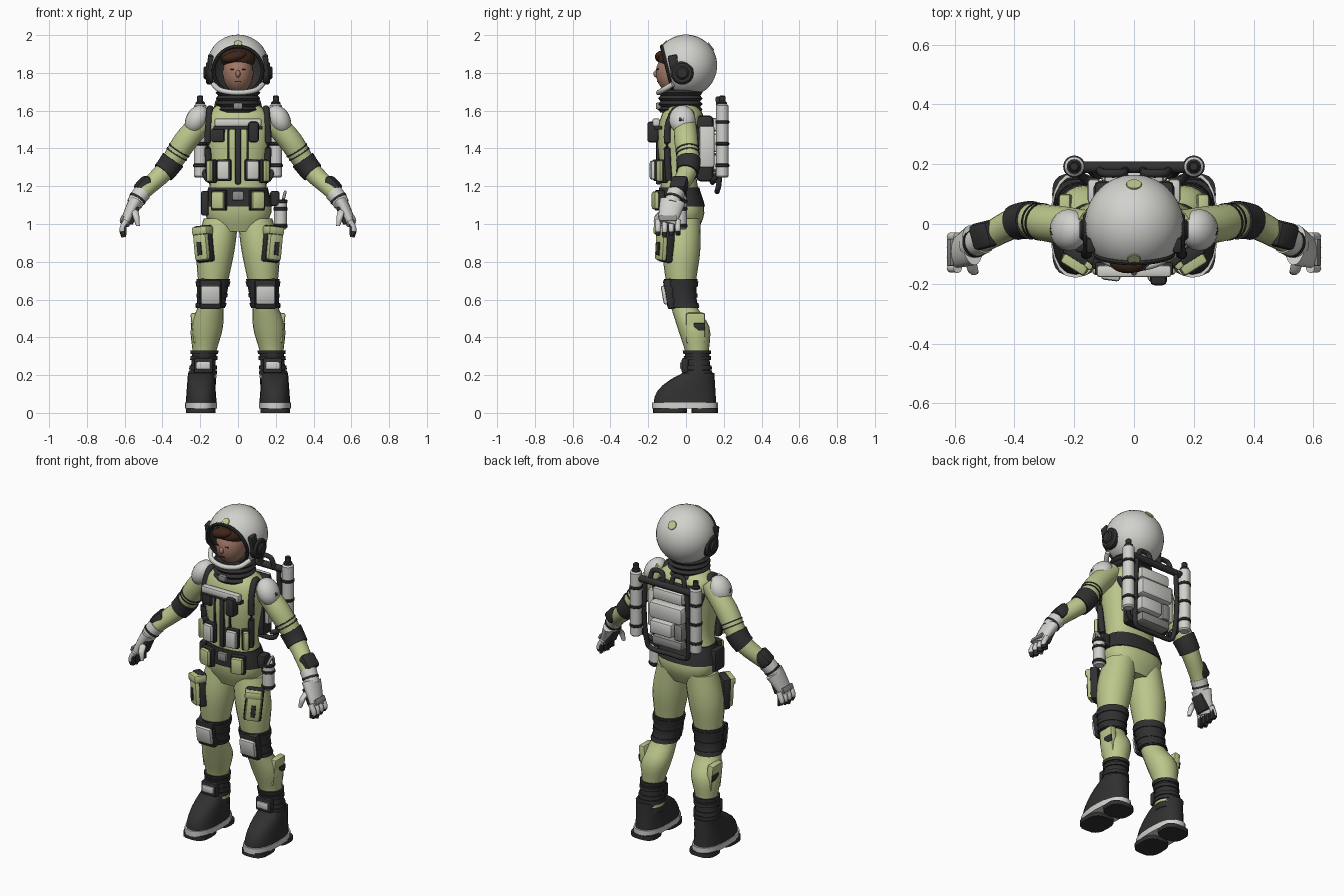
import bpy, bmesh
from math import sin, cos, pi, radians
from mathutils import Vector, Matrix, Euler
if "Cube" in bpy.data.objects:
    bpy.data.objects.remove(bpy.data.objects["Cube"])

def material(name, *colour):
    mat = bpy.data.materials.new(name)
    mat.use_nodes = True
    mat.diffuse_color = (*colour, 1)
    mat.node_tree.nodes["Principled BSDF"].inputs["Base Color"].default_value = mat.diffuse_color
    return mat

GREEN = material("suit green", .5, .57, .26)
WHITE = material("shell white", .64, .64, .61)
GREY = material("metal grey", .27, .27, .26)
BLACK = material("rubber black", .03, .03, .03)
SKIN = material("skin", .36, .19, .13)
HAIR = material("hair brown", .05, .02, .01)

def finish(bm, name, mat, mirrored):
    """Clean the mesh, smooth it by angle and add it to the scene."""
    bmesh.ops.remove_doubles(bm, verts=bm.verts, dist=.0002)
    bmesh.ops.recalc_face_normals(bm, faces=bm.faces)
    for face in bm.faces:
        face.smooth = True
    for edge in bm.edges:
        edge.smooth = len(edge.link_faces) == 2 and edge.calc_face_angle(0) < radians(40)
    mesh = bpy.data.meshes.new(name)
    bm.to_mesh(mesh)
    bm.free()
    mesh.materials.append(mat)
    part = bpy.data.objects.new(name, mesh)
    bpy.context.collection.objects.link(part)
    if mirrored:
        part.modifiers.new("Mirror", "MIRROR")

def place(at, pitch=0, roll=0, yaw=0):
    return Matrix.LocRotScale(Vector(at), Euler([radians(angle) for angle in (pitch, roll, yaw)]), None)

def skin(name, mat, rings, mirrored=False, capped=True):
    bm = bmesh.new()
    loops = [[bm.verts.new(point) for point in ring] for ring in rings]
    for low, high in zip(loops, loops[1:]):
        for i in range(len(low)):
            bm.faces.new((low[i - 1], low[i], high[i], high[i - 1]))
    for end in (loops[0], loops[-1]) if capped else ():
        bm.faces.new(end)
    finish(bm, name, mat, mirrored)

def loft(name, mat, sections, mirrored=True, level=True, power=1, sides=20):
    """Join elliptical sections (x, y, z, side radius, depth radius)."""
    rings = []
    for k, (x, y, z, wide, deep) in enumerate(sections):
        before, after = sections[max(k - 1, 0)], sections[min(k + 1, len(sections) - 1)]
        axis = Vector((0, 0, 1)) if level else (Vector(after[:3]) - Vector(before[:3])).normalized()
        across = axis.cross(Vector((0, 1, 0))).normalized()
        forward = across.cross(axis)
        rings.append([])
        for i in range(sides):
            turn = 2 * pi * i / sides
            c, s = [abs(v) ** power * (1 if v > 0 else -1) for v in (cos(turn), sin(turn))]
            rings[-1].append(Vector((x, y, z)) + across * wide * c + forward * deep * s)
    skin(name, mat, rings, mirrored)

def sample(path, t):
    """Smooth curve through the points (x, y, z, radius)."""
    last = len(path) - 1
    k = min(int(t * last), last - 1)
    u = t * last - k
    a, b, c, d = [Vector(path[min(max(k + i, 0), last)]) for i in (-1, 0, 1, 2)]
    return b + ((c - a) * u + (2 * a - 5 * b + 4 * c - d) * u ** 2 + (3 * b - a - 3 * c + d) * u ** 3) / 2

def limb(name, mat, path, start=0, end=1, grow=0, depth=1, **style):
    """Loft the whole path, or a sleeve over a stretch of it."""
    steps = int((end - start) * 20) + 2
    spots = [sample(path, start + (end - start) * i / steps) for i in range(steps + 1)]
    loft(name, mat, [(x, y, z, r + grow, r * depth + grow) for x, y, z, r in spots], **style)

def revolve(name, mat, profile, frame, mirrored=False, capped=True, sides=28):
    turns = [2 * pi * i / sides for i in range(sides)]
    rings = [[frame @ Vector((r * cos(t), r * sin(t), h)) for t in turns] for r, h in profile]
    skin(name, mat, rings, mirrored, capped)

def drum(name, mat, at, radius, height, mirrored=False, **turn):
    cut = min(radius, height) / 4
    profile = [(radius - cut, 0), (radius, cut), (radius, height - cut), (radius - cut, height)]
    revolve(name, mat, profile, place(at, **turn), mirrored)

def ball(name, mat, at, radii, mirrored=False, **turn):
    bm = bmesh.new()
    frame = place(at, **turn) @ Matrix.Diagonal((*radii, 1))
    bmesh.ops.create_uvsphere(bm, u_segments=20, v_segments=12, radius=1, matrix=frame)
    finish(bm, name, mat, mirrored)

def box(name, mat, at, size, mirrored=False, **turn):
    bm = bmesh.new()
    bmesh.ops.create_cube(bm, size=1, matrix=Matrix.Diagonal((*size, 1)))
    bmesh.ops.bevel(bm, geom=bm.edges[:], offset=min(size) / 4, segments=2, profile=.5, affect="EDGES")
    bm.transform(place(at, **turn))
    finish(bm, name, mat, mirrored)

def pocket(name, mat, at, size, **turn):
    """Mirrored pouch with a dark edging behind it."""
    wide, deep, tall = size
    box(name + "_edging", BLACK, at, (wide + .014, deep * .7, tall + .014), True, **turn)
    box(name, mat, place(at, **turn) @ Vector((0, -.012, 0)), size, True, **turn)

def tube(name, mat, points, radius, mirrored=False):
    """Round bar following a smooth curve through the points."""
    path = [(*point, radius) for point in points]
    spots = [sample(path, i / 20).to_3d() for i in range(21)]
    rings = []
    for k, spot in enumerate(spots):
        axis = spots[min(k + 1, 20)] - spots[max(k - 1, 0)]
        frame = Matrix.Translation(spot) @ axis.to_track_quat("Z", "Y").to_matrix().to_4x4()
        rings.append([frame @ Vector((radius * cos(pi * i / 5), radius * sin(pi * i / 5), 0)) for i in range(10)])
    skin(name, mat, rings, mirrored)

# Helmet: shell revolved about a forward axis, leaving the face open
helmet = place((0, 0, 1.838), pitch=104)
arc = [radians(52 + 128 * i / 14) for i in range(15)]
for name, mat, radius in (("helmet_shell", WHITE, .165), ("helmet_liner", BLACK, .157)):
    revolve(name, mat, [(radius * sin(a), radius * cos(a)) for a in arc], helmet, capped=False)
circle = [2 * pi * i / 8 for i in range(9)]
revolve("helmet_rim", BLACK, [(.13 + .01 * cos(a), .1 + .01 * sin(a)) for a in circle], helmet, capped=False)
half_turn = [pi * i / 4 for i in range(-2, 3)]
tube("chin_guard", WHITE, [(.13 * sin(a), -.07 - .075 * cos(a), 1.74 - .045 * cos(a)) for a in half_turn], radius=.014)
for radius, height in ((.062, .045), (.035, .058)):
    drum("ear_cup", BLACK, at=(.125, -.02, 1.8), radius=radius, height=height, mirrored=True, roll=90)
box("ear_mount", BLACK, at=(.145, -.06, 1.83), size=(.03, .05, .13), mirrored=True, pitch=12)
drum("front_helmet_spot", GREEN, at=(0, -.115, 1.953), radius=.022, height=.006, pitch=45)
drum("rear_helmet_spot", GREEN, at=(0, .13, 1.938), radius=.026, height=.006, pitch=-53)
# Head
ball("head", SKIN, at=(0, -.06, 1.8), radii=(.082, .1, .11))
ball("nose", SKIN, at=(0, -.155, 1.795), radii=(.013, .018, .02))
ball("hair", HAIR, at=(0, -.05, 1.875), radii=(.092, .1, .06))
ball("hair_fringe", HAIR, at=(-.02, -.125, 1.885), radii=(.065, .04, .03), roll=-14)
box("eye", BLACK, at=(.03, -.15, 1.82), size=(.02, .009, .007), mirrored=True, yaw=14)
box("lips", HAIR, at=(0, -.15, 1.755), size=(.03, .009, .006))
# Ribbed neck seal
ribs = [(.118 if i % 2 else .105, .015 * i) for i in range(9)]
revolve("neck_seal", BLACK, ribs, place((0, -.03, 1.59)))
box("collar_clasp", GREY, at=(0, -.145, 1.625), size=(.05, .03, .035))
# Torso and belt
TORSO = [(0, -.02, .96, .12), (0, -.02, 1.07, .178), (0, -.04, 1.24, .145),
         (0, -.04, 1.44, .17), (0, -.02, 1.57, .17), (0, -.02, 1.63, .11)]
trunk = dict(depth=.66, mirrored=False, power=.85, sides=24)
limb("torso", GREEN, TORSO, **trunk)
limb("belt", BLACK, TORSO, start=.23, end=.35, grow=.006, **trunk)
box("buckle", GREY, at=(0, -.145, 1.15), size=(.06, .03, .05))
pocket("belt_pouch", GREEN, at=(.1, -.14, 1.125), size=(.07, .05, .095), yaw=16)
box("hip_pouch", BLACK, at=(-.175, -.05, 1.11), size=(.04, .09, .13))
# Legs
LEG = [(.09, -.015, 1.03, .092), (.12, -.025, .85, .1), (.14, -.02, .6, .068),
       (.165, .04, .45, .085), (.18, .06, .3, .06), (.19, .065, .15, .07)]
limb("leg", GREEN, LEG)
limb("knee_sleeve", BLACK, LEG, start=.31, end=.45, grow=.008)
for start in (.32, .37, .42):
    limb("knee_strap", BLACK, LEG, start, start + .02, grow=.013)
limb("boot_shaft", BLACK, LEG, start=.76, end=1, grow=.004)
limb("boot_green_band", GREEN, LEG, start=.92, end=.94, grow=.007)
for start in (.76, .8, .86, .89):
    limb("ankle_strap", BLACK, LEG, start, start + .025, grow=.012)
# Leg pockets and plates
pocket("thigh_pocket", GREEN, at=(.18, -.105, .895), size=(.085, .07, .18), roll=6, yaw=32)
box("thigh_label", BLACK, at=(.205, -.147, .87), size=(.026, .009, .07), mirrored=True, roll=6, yaw=32)
box("pocket_flap", GREEN, at=(.188, -.12, .965), size=(.095, .075, .045), mirrored=True, roll=6, yaw=32)
box("knee_backing", BLACK, at=(.146, -.085, .63), size=(.115, .05, .16), mirrored=True, pitch=10)
box("knee_plate", WHITE, at=(.146, -.106, .625), size=(.1, .04, .1), mirrored=True, pitch=10)
box("calf_pocket", GREEN, at=(.224, .05, .45), size=(.04, .1, .16), mirrored=True, roll=6)
box("calf_label", BLACK, at=(.244, .07, .455), size=(.009, .06, .04), mirrored=True, roll=6)
box("ankle_backing", BLACK, at=(.183, -.005, .25), size=(.1, .035, .08), mirrored=True)
box("ankle_plate", WHITE, at=(.183, -.018, .25), size=(.075, .025, .04), mirrored=True)
# Boots: the toe draws back towards the ankle as the upper rises
upper = []
for rise in (0, .2, .4, .6, .8, 1):
    length = .165 - .08 * rise ** 2.2
    upper.append((.195, .16 - .01 * rise - length, .05 + .16 * rise, .082 - .012 * rise, length))
loft("boot_upper", BLACK, upper, power=.85)
loft("boot_sole", WHITE, [(.196, -.005, z, .084, .175) for z in (.022, .055)], power=.8)
for name, y, length in (("toe_tread", -.085, .09), ("heel_tread", .1, .07)):
    loft(name, BLACK, [(.196, y, z, .078, length) for z in (0, .026)], power=.7)
# Canister hung from the belt
drum("canister", WHITE, at=(.225, -.03, .97), radius=.034, height=.16)
for z in (.98, 1.07, 1.11):
    drum("canister_band", BLACK, at=(.225, -.03, z), radius=.038, height=.02)
box("canister_hanger", BLACK, at=(.195, -.03, 1.135), size=(.05, .07, .08))
tube("canister_handle", GREY, [(.24, -.06, 1.13), (.25, -.03, 1.17), (.24, 0, 1.13)], radius=.008)
# Arms
ARM = [(.15, -.01, 1.58, .055), (.27, 0, 1.45, .063), (.38, .01, 1.29, .053),
       (.52, -.06, 1.15, .041), (.6, -.1, 1, .027)]
limb("arm", GREEN, ARM, end=.75, level=False)
for start in (.34, .37):
    limb("arm_stripe", BLACK, ARM, start, start + .01, grow=.003, level=False)
limb("elbow_sleeve", BLACK, ARM, start=.42, end=.53, grow=.008, level=False)
ball("shoulder_cap", WHITE, at=(.218, -.02, 1.553), radii=(.058, .07, .08), mirrored=True, roll=-28)
box("shoulder_label", BLACK, at=(.274, -.025, 1.555), size=(.008, .025, .02), mirrored=True, roll=-15)
box("forearm_guard", BLACK, at=(.497, -.036, 1.205), size=(.07, .09, .09), mirrored=True, roll=-45, yaw=-14)
# Gloves: white backs, dark palms and fingertips
limb("glove_cuff", WHITE, ARM, start=.72, end=.82, grow=.005, level=False)
limb("cuff_band", BLACK, ARM, start=.77, end=.785, grow=.008, level=False)
limb("palm", WHITE, ARM, start=.8, end=1, depth=1.8, level=False)
box("palm_pad", BLACK, at=(.552, -.09, 1.045), size=(.03, .085, .1), mirrored=True, roll=-24)
box("knuckle_guard", GREY, at=(.615, -.095, 1.03), size=(.014, .09, .03), mirrored=True, roll=-24)
for i in range(4):
    y = -.148 + .035 * i
    finger = [(.59, y, 1.02, .016), (.612, y, .975, .015), (.605, y, .93 + .01 * abs(i - 1), .011)]
    limb("finger", WHITE, finger, end=.7, level=False, sides=10)
    limb("fingertip", BLACK, finger, start=.65, grow=.001, level=False, sides=10)
    box("finger_pad", BLACK, at=(.596, y, .975), size=(.012, .026, .07), mirrored=True)
limb("thumb", WHITE, [(.55, -.11, 1.08, .02), (.54, -.15, 1.04, .018), (.53, -.16, .99, .01)], sides=10)
# Vest front
tube("harness_strap", BLACK, [(.15, -.09, 1.23), (.16, -.1, 1.4), (.155, -.09, 1.54), (.145, -.03, 1.61),
                              (.13, .08, 1.45)], radius=.018, mirrored=True)
box("chest_bar", WHITE, at=(0, -.158, 1.538), size=(.25, .04, .042))
box("chest_bar_trim", BLACK, at=(0, -.148, 1.51), size=(.26, .04, .02))
box("zip_panel", BLACK, at=(0, -.145, 1.36), size=(.03, .03, .3))
box("vest_seam", BLACK, at=(.05, -.146, 1.42), size=(.009, .02, .16), mirrored=True)
box("chest_patch", BLACK, at=(-.105, -.138, 1.47), size=(.07, .035, .07), yaw=-12)
box("radio", BLACK, at=(.082, -.175, 1.487), size=(.056, .06, .11))
pocket("vest_pocket", WHITE, at=(.075, -.155, 1.285), size=(.065, .045, .1), yaw=8)
pocket("side_pouch", GREEN, at=(.135, -.12, 1.28), size=(.03, .05, .11), yaw=40)
# Backpack body and panels
box("pack_body", BLACK, at=(0, .1, 1.4), size=(.27, .09, .35))
box("pack_top_panel", WHITE, at=(0, .155, 1.525), size=(.2, .06, .07))
box("pack_middle_panel", WHITE, at=(0, .17, 1.43), size=(.22, .07, .1))
box("pack_lower_panel", WHITE, at=(.035, .165, 1.325), size=(.15, .07, .085))
box("pack_side_module", GREY, at=(-.075, .16, 1.325), size=(.055, .06, .1))
box("pack_base", GREY, at=(0, .155, 1.245), size=(.2, .07, .055))
box("pack_side_panel", WHITE, at=(.135, .11, 1.41), size=(.04, .08, .22), mirrored=True)
# Backpack frame and tanks
tube("pack_frame", BLACK, [(.14, .19, 1.58), (.147, .19, 1.4), (.14, .175, 1.22), (.11, .165, 1.175),
                           (0, .165, 1.175)], radius=.014, mirrored=True)
tube("pack_crossbar", BLACK, [(-.21, .19, 1.595), (.21, .19, 1.595)], radius=.02)
tube("pack_handle", BLACK, [(.03, .18, 1.6), (.04, .17, 1.655), (.1, .17, 1.655), (.115, .18, 1.6)],
     radius=.014, mirrored=True)
tube("tank_hose", BLACK, [(.19, .19, 1.3), (.165, .15, 1.24), (.12, .14, 1.22)], radius=.014, mirrored=True)
drum("tank", WHITE, at=(.2, .192, 1.245), radius=.033, height=.39, mirrored=True)
for z in (1.3, 1.415, 1.53):
    drum("tank_band", BLACK, at=(.2, .192, z), radius=.037, height=.02, mirrored=True)
for radius, height in ((.024, .035), (.016, .065)):
    drum("tank_valve", BLACK, at=(.2, .192, 1.615), radius=radius, height=height, mirrored=True)
